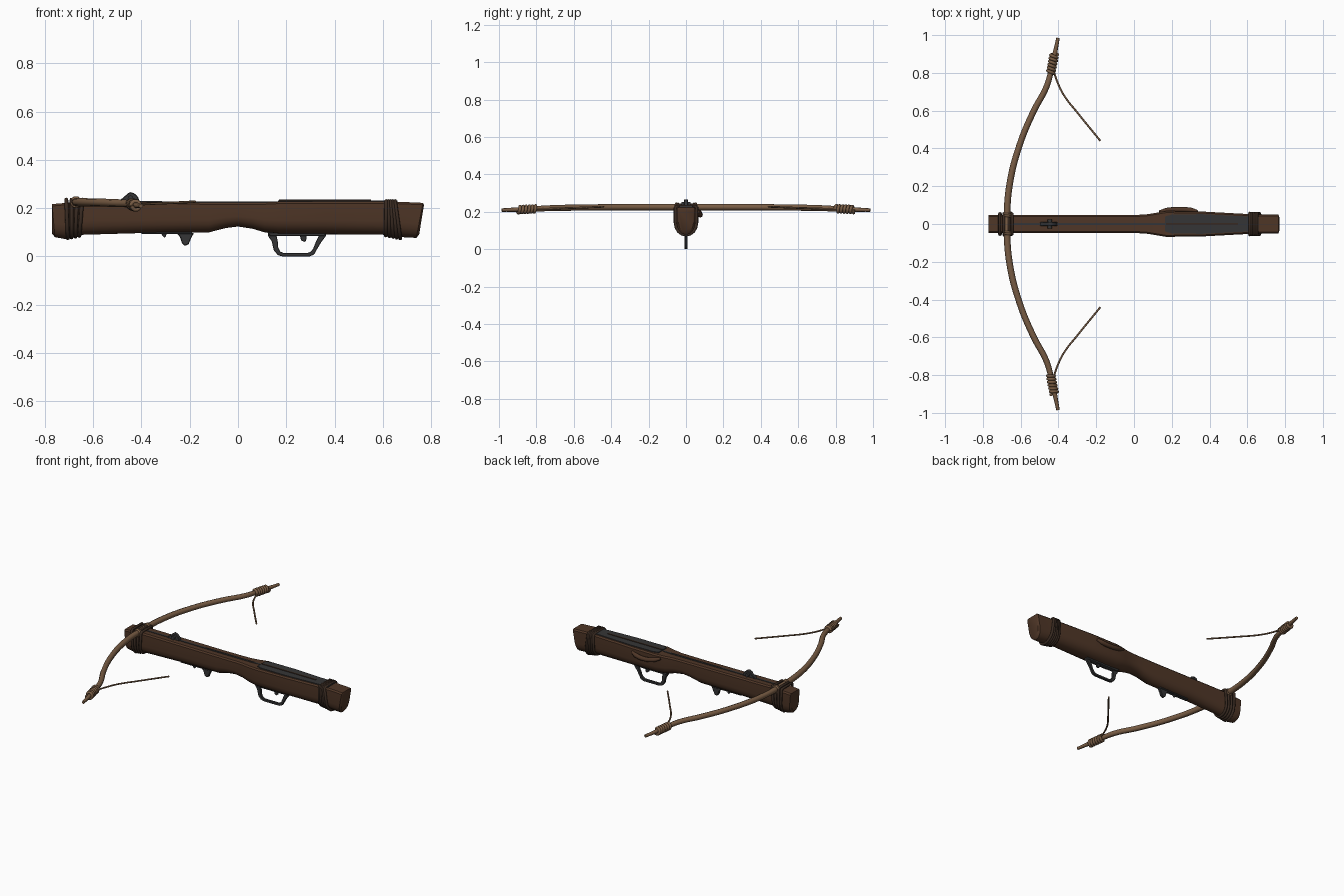
import bpy, bmesh, math
from mathutils import Vector

if "Cube" in bpy.data.objects:
    bpy.data.objects.remove(bpy.data.objects["Cube"])


def material(name, rgb):
    m = bpy.data.materials.new(name)
    m.use_nodes = True
    m.diffuse_color = (*rgb, 1)
    m.node_tree.nodes["Principled BSDF"].inputs["Base Color"].default_value = (*rgb, 1)
    return m


WOOD = material("dark wood", (0.078, 0.037, 0.02))
LIMB = material("tan wood", (0.19, 0.108, 0.058))
METAL = material("dark metal", (0.036, 0.036, 0.037))
CORD = material("dark cord", (0.04, 0.023, 0.015))


def finish(name, mesh, mat, angle=35):
    mesh.materials.clear()
    mesh.materials.append(mat)
    ob = bpy.data.objects.new(name, mesh)
    bpy.context.collection.objects.link(ob)
    bpy.ops.object.select_all(action="DESELECT")
    ob.select_set(True)
    bpy.context.view_layer.objects.active = ob
    bpy.ops.object.shade_smooth_by_angle(angle=math.radians(angle))
    return ob


def tube(name, pts, r, mat, radii=None, closed=False, smooth=True):
    """Round bar along a path."""
    cu = bpy.data.curves.new(name, "CURVE")
    cu.dimensions = "3D"
    cu.bevel_depth, cu.bevel_resolution, cu.resolution_u = r, 2, 6
    cu.use_fill_caps = True
    sp = cu.splines.new("BEZIER" if smooth else "POLY")
    items = sp.bezier_points if smooth else sp.points
    items.add(len(pts) - 1)
    for i, (it, p) in enumerate(zip(items, pts)):
        it.co = p if smooth else (*p, 1)
        it.radius = radii[i] if radii else 1
        if smooth:
            it.handle_left_type = it.handle_right_type = "AUTO"
    sp.use_cyclic_u = closed
    tmp = bpy.data.objects.new(name + "_path", cu)
    bpy.context.collection.objects.link(tmp)
    mesh = bpy.data.meshes.new_from_object(tmp.evaluated_get(bpy.context.evaluated_depsgraph_get()))
    bpy.data.objects.remove(tmp)
    return finish(name, mesh, mat, 50)


def plate(name, outline, y, half, mat, bevel=0.003):
    """Side-view outline (x, z) given thickness along y."""
    bm = bmesh.new()
    f = bm.faces.new([bm.verts.new((x, y - half, z)) for x, z in outline])
    ext = bmesh.ops.extrude_face_region(bm, geom=[f])["geom"]
    bmesh.ops.translate(bm, vec=(0, 2 * half, 0), verts=[v for v in ext if isinstance(v, bmesh.types.BMVert)])
    bmesh.ops.recalc_face_normals(bm, faces=bm.faces)
    if bevel:
        bmesh.ops.bevel(bm, geom=bm.edges[:], offset=bevel, segments=1, affect="EDGES")
    mesh = bpy.data.meshes.new(name)
    bm.to_mesh(mesh)
    bm.free()
    return finish(name, mesh, mat)


def section(x, lo, hi, w, lean=0):
    """U-shaped ring: flat top, round belly; lean tilts it along x."""
    h, c = hi - lo, 0.008
    pts = [(-w + c, hi), (-w, hi - c)]
    mid = lo + h * 0.42
    for i in range(9):
        a = math.pi * (1 + i / 8)
        pts.append((w * math.cos(a), mid + (mid - lo) * math.sin(a)))
    pts += [(w, hi - c), (w - c, hi)]
    return [Vector((x + lean * (z - lo) / h, y, z)) for y, z in pts]


def loft(name, stations, mat):
    bm = bmesh.new()
    rings = [[bm.verts.new(p) for p in section(*s)] for s in stations]
    n = len(rings[0])
    for a, b in zip(rings, rings[1:]):
        for i in range(n):
            bm.faces.new((a[i], a[(i + 1) % n], b[(i + 1) % n], b[i]))
    bm.faces.new(rings[0])
    bm.faces.new(rings[-1])
    bmesh.ops.recalc_face_normals(bm, faces=bm.faces)
    mesh = bpy.data.meshes.new(name)
    bm.to_mesh(mesh)
    bm.free()
    return finish(name, mesh, mat)


# Stock: x, bottom, top, half width, lean
loft("stock", [
    (-0.77, 0.095, 0.21, 0.038, 0), (-0.758, 0.08, 0.217, 0.047, -0.012),
    (-0.71, 0.071, 0.222, 0.049, 0), (-0.64, 0.09, 0.227, 0.047, 0),
    (-0.4, 0.097, 0.226, 0.047, 0), (-0.12, 0.1, 0.224, 0.047, 0),
    (-0.05, 0.118, 0.224, 0.048, 0), (0.0, 0.124, 0.224, 0.048, 0),
    (0.06, 0.115, 0.224, 0.05, 0), (0.11, 0.1, 0.224, 0.058, 0),
    (0.17, 0.093, 0.227, 0.068, 0), (0.36, 0.092, 0.228, 0.066, 0),
    (0.6, 0.09, 0.228, 0.053, 0), (0.68, 0.08, 0.226, 0.05, 0),
    (0.738, 0.077, 0.222, 0.049, 0.028), (0.75, 0.09, 0.213, 0.04, 0.02)], WOOD)

# Cord bindings around both ends of the stock
for i in range(4):
    tube(f"front_binding_{i}", section(-0.705 + i * 0.016, 0.076 + i * 0.003, 0.236, 0.055, 0.006 * (i - 1)),
         0.008, CORD, closed=True, smooth=False)
for i in range(5):
    tube(f"rear_binding_{i}", section(0.612 + i * 0.015, 0.087 - i * 0.003, 0.23, 0.057, 0.006 * (2 - i) - 0.01),
         0.008, CORD, closed=True, smooth=False)

# Bow limb
half = [(-0.672, 0, 0.225), (-0.66, 0.2, 0.225), (-0.605, 0.42, 0.224), (-0.53, 0.6, 0.222),
        (-0.462, 0.73, 0.219), (-0.433, 0.84, 0.214), (-0.402, 0.985, 0.209)]
path = [(x, -y, z) for x, y, z in half[:0:-1]] + half
taper = [0.55, 0.85, 0.95, 1, 1, 1.05, 1.05, 1.05, 1, 1, 0.95, 0.85, 0.55]
tube("bow_limb", path, 0.0165, LIMB, taper)


def coil(name, a, b, turns, r, thick, mat):
    """Helical cord wrapped around the segment a-b."""
    a, b = Vector(a), Vector(b)
    side = (b - a).cross(Vector((0, 0, 1))).normalized()
    pts = []
    for i in range(turns * 10 + 1):
        t = 2 * math.pi * i / 10
        pts.append(a.lerp(b, i / (turns * 10)) + side * r * math.cos(t) + Vector((0, 0, r * math.sin(t))))
    tube(name, pts, thick, mat, smooth=False)


for s, side in ((1, "rear"), (-1, "front")):
    # Cord knots near the tips and beside the stock, with the loose string ends
    coil(f"{side}_tip_wrap", (-0.441, s * 0.8, 0.216), (-0.422, s * 0.9, 0.211), 6, 0.018, 0.0085, LIMB)
    coil(f"{side}_limb_wrap", (-0.671, s * 0.04, 0.225), (-0.671, s * 0.06, 0.225), 2, 0.019, 0.006, LIMB)
    tube(f"{side}_bow_string", [(-0.428, s * 0.82, 0.216), (-0.405, s * 0.75, 0.216), (-0.37, s * 0.68, 0.218),
                                (-0.3, s * 0.59, 0.221), (-0.178, s * 0.44, 0.227)], 0.005, LIMB)

# Bolt channel and rear cover plate
plate("bolt_channel", [(-0.64, 0.22), (0.18, 0.22), (0.18, 0.2275), (-0.64, 0.2295)], 0, 0.006, METAL, 0)
bm = bmesh.new()
edge = [(0.165, 0.04), (0.2, 0.05), (0.36, 0.052), (0.6, 0.04), (0.66, 0.036)]
f = bm.faces.new([bm.verts.new((x, -y, 0.226)) for x, y in edge] +
                 [bm.verts.new((x, y, 0.226)) for x, y in reversed(edge)])
top = bmesh.ops.extrude_face_region(bm, geom=[f])["geom"]
bmesh.ops.translate(bm, vec=(0, 0, 0.006), verts=[v for v in top if isinstance(v, bmesh.types.BMVert)])
bmesh.ops.recalc_face_normals(bm, faces=bm.faces)
mesh = bpy.data.meshes.new("cover_plate")
bm.to_mesh(mesh)
bm.free()
finish("cover_plate", mesh, METAL)
plate("cover_ridge", [(0.17, 0.228), (0.55, 0.228), (0.55, 0.235), (0.17, 0.235)], 0, 0.005, CORD, 0)

# Sight post
plate("sight_post", [(-0.5, 0.225), (-0.405, 0.225), (-0.415, 0.248), (-0.43, 0.262), (-0.447, 0.267),
                     (-0.46, 0.258), (-0.475, 0.244)], 0, 0.011, METAL)
tube("sight_crossbar", [(-0.445, -0.024, 0.241), (-0.445, 0.024, 0.241)], 0.012, METAL, smooth=False)

# Ledge curving along the left cheek
tube("cheek_ledge", [(0.135, 0.064, 0.208), (0.18, 0.073, 0.192), (0.24, 0.076, 0.183),
                     (0.3, 0.073, 0.188), (0.335, 0.066, 0.2)], 0.014, WOOD, [0.6, 1, 1, 1, 0.6])

# Lugs under the fore-end
plate("under_strip", [(-0.4, 0.102), (-0.4, 0.093), (-0.19, 0.093), (-0.19, 0.102)], 0, 0.012, METAL, 0.002)
plate("small_lug", [(-0.32, 0.098), (-0.312, 0.085), (-0.305, 0.077), (-0.298, 0.085), (-0.295, 0.098)],
      0, 0.008, METAL, 0.002)
plate("large_lug", [(-0.255, 0.098), (-0.24, 0.08), (-0.232, 0.054), (-0.22, 0.044), (-0.205, 0.05),
                    (-0.192, 0.08), (-0.182, 0.098)], 0, 0.009, METAL)

# Trigger guard and trigger
outer = [(0.125, 0.084), (0.14, 0.062), (0.148, 0.025), (0.165, 0.006), (0.185, 0),
         (0.295, 0), (0.315, 0.008), (0.33, 0.035), (0.345, 0.06), (0.365, 0.086)]
inner = [(0.335, 0.086), (0.322, 0.06), (0.31, 0.03), (0.298, 0.018), (0.285, 0.014),
         (0.19, 0.014), (0.175, 0.02), (0.165, 0.04), (0.165, 0.06), (0.16, 0.084)]
plate("trigger_guard", outer + [(0.365, 0.1)] + inner + [(0.125, 0.1)], 0, 0.008, METAL, 0.002)
plate("guard_mount", [(0.12, 0.1), (0.135, 0.084), (0.355, 0.084), (0.37, 0.1)], 0, 0.014, METAL, 0.002)
plate("trigger", [(0.255, 0.09), (0.262, 0.066), (0.275, 0.06), (0.282, 0.066), (0.285, 0.09)],
      0, 0.006, METAL, 0.002)
